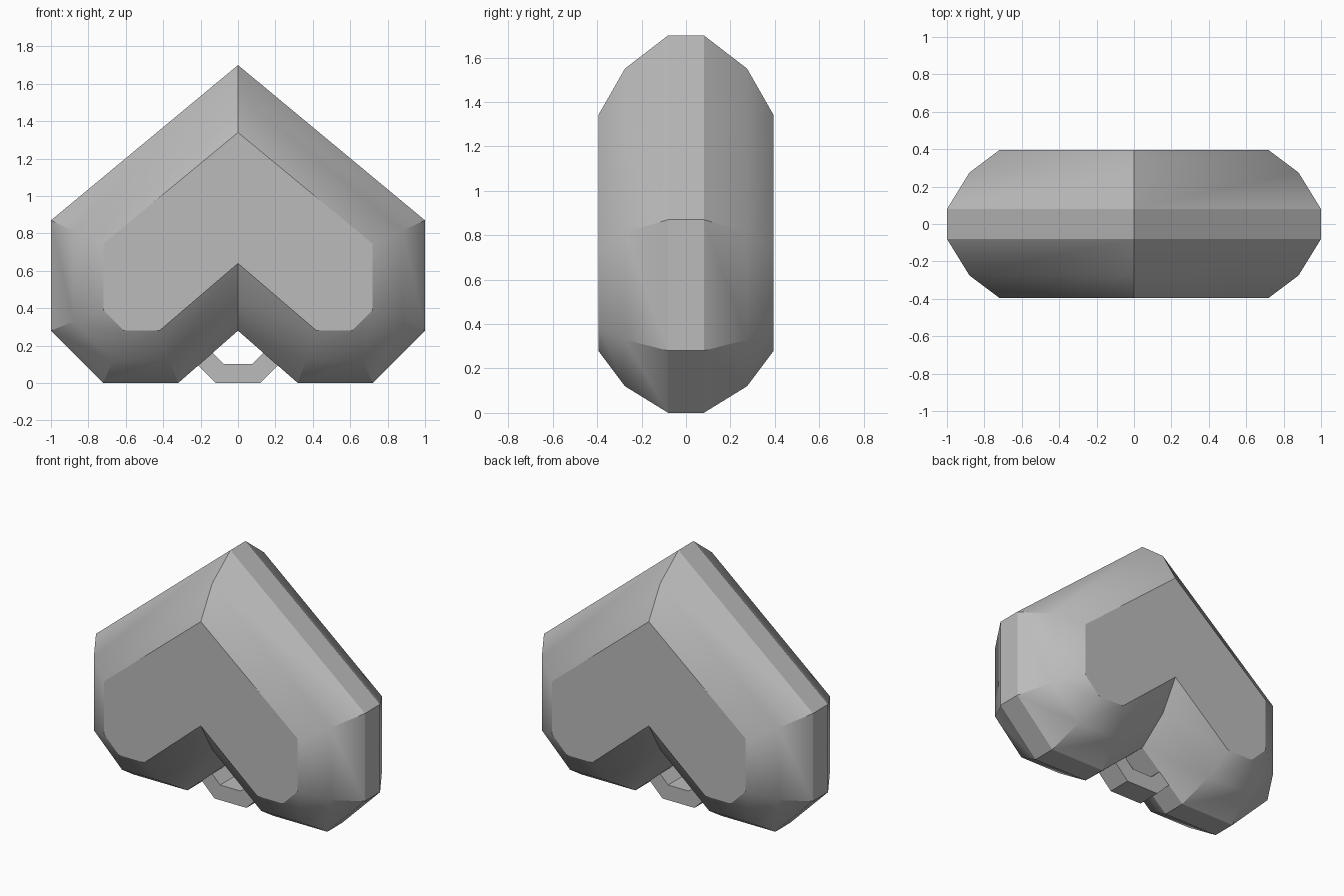
import bpy, bmesh, math

cube = bpy.data.objects.get("Cube")
if cube:
    bpy.data.objects.remove(cube, do_unlink=True)

grey = bpy.data.materials.new("plain grey")
grey.use_nodes = True
colour = (0.5, 0.5, 0.5, 1)
grey.diffuse_color = colour
grey.node_tree.nodes["Principled BSDF"].inputs["Base Color"].default_value = colour


def loft(name, loops, closed=False):
    """Skin matching loops of points; cap the ends or join them in a ring."""
    bm = bmesh.new()
    rows = [[bm.verts.new(p) for p in loop] for loop in loops]
    n = len(rows[0])
    pairs = list(zip(rows, rows[1:]))
    if closed:
        pairs.append((rows[-1], rows[0]))
    else:
        bm.faces.new(rows[0])
        bm.faces.new(rows[-1])
    for a, b in pairs:
        for i in range(n):
            j = (i + 1) % n
            bm.faces.new((a[i], a[j], b[j], b[i]))
    bmesh.ops.recalc_face_normals(bm, faces=bm.faces)
    mesh = bpy.data.meshes.new(name)
    bm.to_mesh(mesh)
    bm.free()
    mesh.materials.append(grey)
    ob = bpy.data.objects.new(name, mesh)
    bpy.context.collection.objects.link(ob)
    bpy.ops.object.select_all(action="DESELECT")
    ob.select_set(True)
    bpy.context.view_layer.objects.active = ob
    bpy.ops.object.shade_smooth_by_angle(angle=math.radians(30))
    return ob


# Upside-down heart: half outlines from peak to notch, shrinking outwards in y
outer = [(0, 1.70), (1, 0.87), (1, 0.28), (0.72, 0), (0.32, 0), (0, 0.28)]
middle = [(0, 1.55), (0.88, 0.815), (0.88, 0.33), (0.67, 0.12), (0.365, 0.12), (0, 0.435)]
inner = [(0, 1.34), (0.72, 0.745), (0.72, 0.39), (0.61, 0.28), (0.42, 0.28), (0, 0.64)]


def heart_loop(half, y):
    mirrored = [(-x, z) for x, z in half[-2:0:-1]]
    return [(x, y, z) for x, z in half + mirrored]


layers = [(inner, 0.395), (middle, 0.275), (outer, 0.08)]
loops = [heart_loop(h, -y) for h, y in layers]
loops += [heart_loop(h, y) for h, y in reversed(layers)]
loft("heart_body", loops)

# Eight-sided hanging ring with a square section, half sunk in the notch
section = [(0.31, -0.08), (0.31, 0.08), (0.2, 0.08), (0.2, -0.08)]
ring = []
for k in range(8):
    a = math.radians(45 * k + 22.5)
    ring.append([(r * math.cos(a), y, 0.286 + r * math.sin(a)) for r, y in section])
loft("hanging_ring", ring, closed=True)
